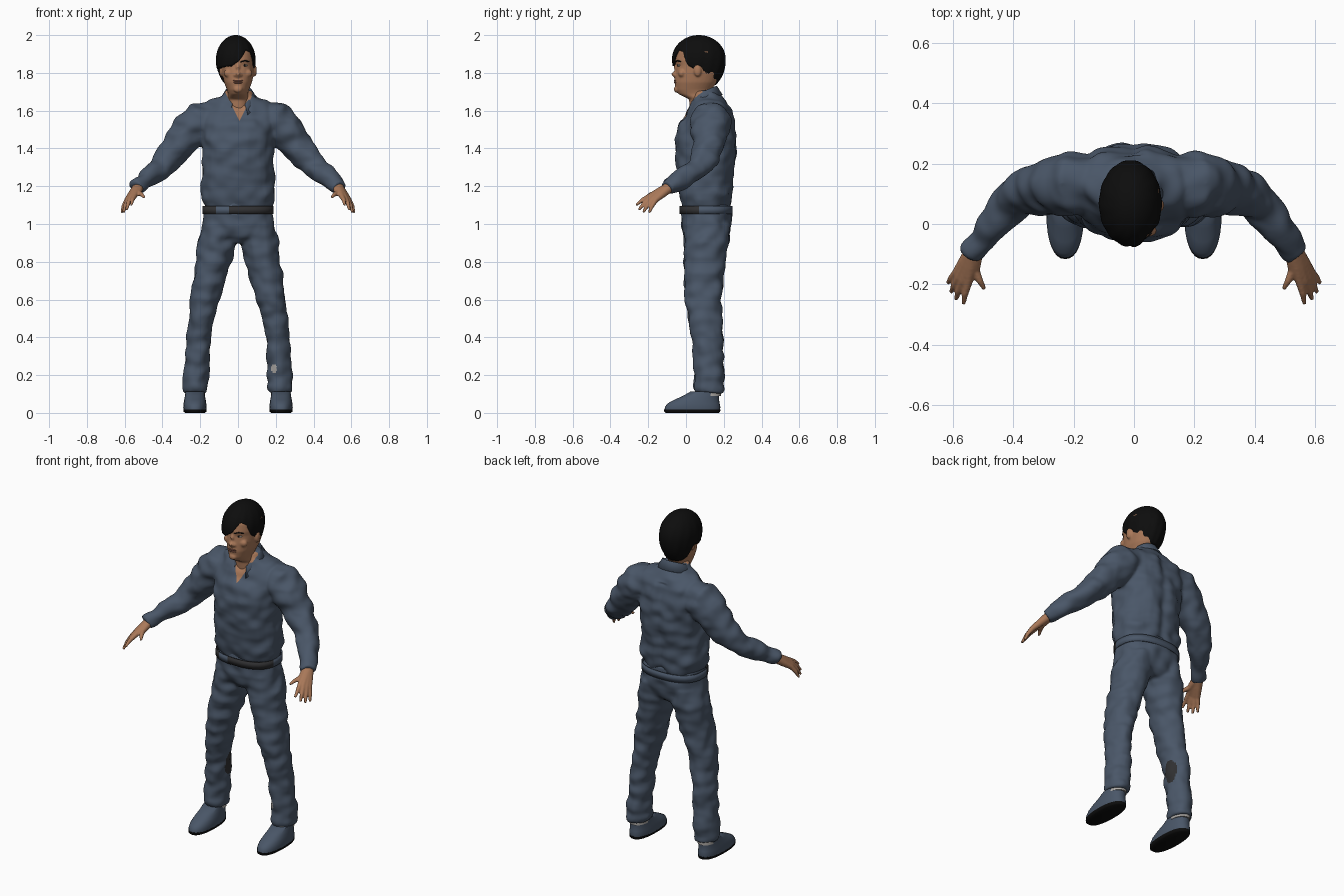
import bpy, bmesh, math
from mathutils import Vector, Matrix, noise

cube = bpy.data.objects.get("Cube")
if cube:
    bpy.data.objects.remove(cube, do_unlink=True)


def material(name, *rgb):
    m = bpy.data.materials.new(name)
    m.use_nodes = True
    m.diffuse_color = (*rgb, 1)
    m.node_tree.nodes["Principled BSDF"].inputs["Base Color"].default_value = (*rgb, 1)
    return m


denim = material("denim blue", .068, .094, .138)
skin = material("skin brown", .40, .19, .10)
black = material("hair black", .004, .004, .004)
dark = material("belt charcoal", .03, .03, .032)
pale = material("sock grey", .42, .40, .38)
lip = material("lip brown", .25, .10, .07)
SEGS = 32


def bridge(bm, rows, closed=True, caps=True):
    # skin a list of vertex rows
    rows = [[bm.verts.new(p) for p in row] for row in rows]
    n = len(rows[0])
    for a, b in zip(rows, rows[1:]):
        for i in range(n if closed else n - 1):
            j = (i + 1) % n
            bm.faces.new((a[i], a[j], b[j], b[i]))
    if caps:
        bm.faces.new(rows[0])
        bm.faces.new(rows[-1])


def loft(bm, rings, power=2.0, caps=True):
    # stacked rings given as height, centre x, centre y, radius x, radius y
    rows = []
    for z, cx, cy, rx, ry in rings:
        row = []
        for i in range(SEGS):
            a = math.tau * i / SEGS
            c, s = math.cos(a), math.sin(a)
            row.append((cx + rx * math.copysign(abs(c) ** (2 / power), c),
                        cy + ry * math.copysign(abs(s) ** (2 / power), s), z))
        rows.append(row)
    bridge(bm, rows, caps=caps)


def tube(bm, points, side=1, segs=16):
    # round limb through x, y, z, radius points
    pts = [Vector((side * x, y, z)) for x, y, z, r in points]
    rows = []
    for i, p in enumerate(pts):
        d = (pts[min(i + 1, len(pts) - 1)] - pts[max(i - 1, 0)]).normalized()
        u = d.cross(Vector((0, 0, 1))).normalized()
        v = d.cross(u)
        r = points[i][3]
        rows.append([p + r * (u * math.cos(math.tau * k / segs) + v * math.sin(math.tau * k / segs))
                     for k in range(segs)])
    bridge(bm, rows)


def ball(bm, centre, radii):
    m = Matrix.Translation(centre) @ Matrix.Diagonal((*radii, 1))
    bmesh.ops.create_uvsphere(bm, u_segments=16, v_segments=10, radius=1, matrix=m)


def finish(bm, name, *mats, voxel=0, smooth=0, thick=0, offset=0):
    bmesh.ops.recalc_face_normals(bm, faces=bm.faces)
    me = bpy.data.meshes.new(name)
    bm.to_mesh(me)
    bm.free()
    ob = bpy.data.objects.new(name, me)
    bpy.context.collection.objects.link(ob)
    if voxel:
        mod = ob.modifiers.new("fuse", 'REMESH')
        mod.mode, mod.voxel_size = 'VOXEL', voxel
        mod = ob.modifiers.new("soften", 'SMOOTH')
        mod.factor, mod.iterations = .5, smooth
        bpy.context.view_layer.update()
        ob.data = bpy.data.meshes.new_from_object(ob.evaluated_get(bpy.context.evaluated_depsgraph_get()))
        ob.data.name = name
        ob.modifiers.clear()
    if thick:
        mod = ob.modifiers.new("thickness", 'SOLIDIFY')
        mod.thickness, mod.offset = thick, offset
    ob.data.materials.clear()
    for m in mats:
        ob.data.materials.append(m)
    ob.data.shade_smooth()
    ob.data.set_sharp_from_angle(angle=math.radians(55))
    return ob


def wrinkle(ob, amount, scale):
    # push the cloth in and out along its normals
    shifts = [v.normal * amount * noise.noise(Vector((v.co.x * scale, v.co.y * scale, v.co.z * scale * 1.3)))
              for v in ob.data.vertices]
    for v, s in zip(ob.data.vertices, shifts):
        v.co += s


def paint(ob, index, rule):
    for p in ob.data.polygons:
        if rule(p.center):
            p.material_index = index


# shirt: torso and both sleeves fused
bm = bmesh.new()
torso = [(1.085, .105, .175, .125), (1.12, .105, .19, .135), (1.16, .107, .2, .14),
         (1.25, .1, .19, .148), (1.35, .103, .188, .16), (1.45, .105, .193, .163),
         (1.53, .115, .2, .147), (1.6, .125, .19, .118), (1.65, .125, .155, .09),
         (1.68, .11, .09, .07), (1.705, .1, .07, .06)]
loft(bm, [(z, 0, cy, rx, ry) for z, cy, rx, ry in torso], 2.4)
sleeve = [(.13, .135, 1.55, .09), (.2, .135, 1.542, .107), (.255, .13, 1.49, .1), (.31, .12, 1.42, .085),
          (.37, .1, 1.345, .074), (.42, .055, 1.295, .063), (.48, -.02, 1.24, .051), (.54, -.1, 1.19, .043)]
for s in (-1, 1):
    tube(bm, sleeve, s, 24)
shirt = finish(bm, "shirt", denim, skin, voxel=.009, smooth=6)
wrinkle(shirt, .014, 13)
for v in shirt.data.vertices:
    if v.co.y > .12 and v.co.z < 1.62:
        v.co.y -= .01 * math.exp(-(v.co.x / .025) ** 2)
# open neck cut as a clean V
bm = bmesh.new()
bm.from_mesh(shirt.data)
for s in (-1, 1):
    bmesh.ops.bisect_plane(bm, geom=bm.verts[:] + bm.edges[:] + bm.faces[:],
                           plane_co=(.008, 0, 1.545), plane_no=(s, 0, -.5))
bm.to_mesh(shirt.data)
bm.free()
paint(shirt, 1, lambda c: c.y < .09 and abs(c.x - .008) < .5 * (c.z - 1.545))

# folded collar, open at the front
bm = bmesh.new()
rows = [[], [], []]
for i in range(-24, 25):
    t = abs(i) / 24
    a = math.radians(152 * i / 24)
    z = 1.728 - .095 * t * t
    for row, r, drop in zip(rows, (.07, .074, .1), (.05, 0, .045 + .012 * t ** 4)):
        row.append((r * math.sin(a) + .004, .09 + r * math.cos(a), z - drop))
bridge(bm, rows, closed=False, caps=False)
finish(bm, "collar", denim, thick=.008)

# trousers: pelvis and both legs fused
bm = bmesh.new()
loft(bm, [(z, 0, .108, rx, ry) for z, rx, ry in
          ((1.12, .17, .12), (1.05, .184, .135), (.99, .192, .132), (.93, .185, .115), (.9, .12, .08))], 2.4)
leg = [(1, .095, .11, .095, .122), (.9, .112, .108, .105, .118), (.8, .13, .1, .093, .11),
       (.6, .175, .09, .078, .096), (.5, .195, .1, .068, .09), (.4, .21, .113, .064, .083),
       (.25, .219, .122, .065, .078), (.19, .222, .122, .069, .08), (.16, .225, .122, .063, .078),
       (.13, .226, .122, .068, .08), (.105, .226, .122, .06, .074)]
for s in (-1, 1):
    loft(bm, [(z, s * cx, cy, rx, ry) for z, cx, cy, rx, ry in leg])
trousers = finish(bm, "trousers", denim, pale, dark, voxel=.009, smooth=4)
wrinkle(trousers, .012, 14)
paint(trousers, 1, lambda c: c.y < .1 and math.hypot((c.x - .19) / .016, (c.z - .235) / .022) < 1)
paint(trousers, 2, lambda c: -.19 < c.x < -.12 and c.y > .06
      and math.hypot((c.y - .13) / .04, (c.z - .37) / .07) < 1)

# belt showing across the front, with a covered gap
bm = bmesh.new()
loft(bm, [(z, 0, .106, .186, .138) for z in (1.052, 1.094)], 2.4, caps=False)
belt = finish(bm, "belt", denim, dark, thick=.006)
paint(belt, 1, lambda c: c.y < .07 and not -.1 < c.x < -.05)

for s, word in ((-1, "right"), (1, "left")):
    # shoe, sole and sock
    bm = bmesh.new()
    loft(bm, [(z, s * .228, cy, rx, ry) for z, cy, rx, ry in
              ((.015, .033, .06, .146), (.03, .035, .062, .147), (.05, .04, .06, .138), (.07, .057, .057, .118),
               (.09, .08, .053, .096), (.112, .1, .05, .078))], 2.3)
    finish(bm, word + "_shoe", denim)
    bm = bmesh.new()
    loft(bm, [(z, s * .228, .033, rx, rx + .088) for z, rx in ((0, .052), (.006, .06), (.018, .061))], 2.3)
    finish(bm, word + "_sole", black)
    bm = bmesh.new()
    loft(bm, [(z, s * .226, .118, .05, .066) for z in (.09, .14)])
    finish(bm, word + "_sock", pale)

    # hand with spread fingers
    bm = bmesh.new()
    wrist = (.525, -.075, 1.203, .028)
    for knuckle, tip in (((.548, -.188, 1.15), (.565, -.265, 1.10)), ((.565, -.188, 1.142), (.59, -.25, 1.075)),
                         ((.579, -.178, 1.132), (.606, -.226, 1.062)), ((.588, -.162, 1.126), (.616, -.195, 1.06)),
                         ((.525, -.155, 1.165), (.495, -.216, 1.14))):
        k, t = Vector(knuckle), Vector(tip)
        mid = k.lerp(t, .55) + Vector((.002, 0, .005))
        tube(bm, [wrist, (*k.lerp(Vector(wrist[:3]), .4), .021), (*k, .015), (*mid, .0115), (*t, .007)], s, 12)
    finish(bm, word + "_hand", skin, voxel=.005, smooth=3)

# head: skull, jaw, neck, nose and ears fused
bm = bmesh.new()
loft(bm, [(z, 0, cy, rx, ry) for z, cy, rx, ry in
          ((1.55, .085, .06, .06), (1.66, .078, .058, .062), (1.688, .048, .052, .088),
           (1.71, .04, .058, .094), (1.75, .052, .074, .112), (1.8, .065, .084, .121),
           (1.84, .068, .087, .118), (1.865, .068, .088, .125), (1.91, .07, .087, .118),
           (1.955, .07, .066, .095), (1.985, .07, .03, .05))], 2.1)
tube(bm, [(0, -.04, 1.86, .01), (0, -.056, 1.825, .011), (0, -.064, 1.796, .016), (0, -.05, 1.78, .014)])
ball(bm, (0, -.05, 1.713), (.024, .015, .018))
ball(bm, (0, -.05, 1.755), (.028, .012, .016))
for s in (-1, 1):
    ball(bm, (s * .014, -.054, 1.788), (.011, .012, .009))
    ball(bm, (s * .088, .062, 1.812), (.012, .02, .032))
    ball(bm, (s * .048, -.022, 1.798), (.028, .02, .022))
finish(bm, "head", skin, voxel=.005, smooth=5)

# lips
bm = bmesh.new()
for z in (1.749, 1.759):
    ball(bm, (0, -.055, z), (.026, .009, .0055))
finish(bm, "lips", lip)

# eyes and brows
for s, word in ((-1, "right"), (1, "left")):
    for part, mat, spot, size in (("_eye", pale, (.036, -.036, 1.84), (.015, .01, .006)),
                                  ("_iris", black, (.036, -.042, 1.84), (.006, .006, .006))):
        bm = bmesh.new()
        ball(bm, (s * spot[0], *spot[1:]), size)
        finish(bm, word + part, mat)
    bm = bmesh.new()
    tube(bm, [(.014, -.054, 1.858, .003), (.036, -.046, 1.865, .0045), (.058, -.029, 1.86, .003)], s, 8)
    finish(bm, word + "_brow", black)

# hair: dome ending at a swept fringe; angles run from the front towards the left
hairline = [(-180, 1.735), (-135, 1.735), (-112, 1.76), (-98, 1.83), (-80, 1.82), (-40, 1.83), (-10, 1.838),
            (10, 1.865), (25, 1.9), (36, 1.925), (52, 1.91), (66, 1.84), (80, 1.82), (96, 1.835),
            (112, 1.76), (135, 1.735), (180, 1.735)]


def line_height(deg):
    for (a, za), (b, zb) in zip(hairline, hairline[1:]):
        if a <= deg <= b:
            return za + (zb - za) * (deg - a) / (b - a)


bm = bmesh.new()
rows = []
for j in range(25):
    row = []
    for i in range(96):
        deg = -180 + 360 * i / 96
        a = math.radians(deg)
        rise = line_height(deg) - 1.87
        end = math.acos(rise / (.13 if rise > 0 else .17))
        phi = end * (.01 + .99 * j / 24)
        c, r = math.cos(phi), math.sin(phi)
        r *= 1 + .012 * math.sin(a * 14 + 3 * phi) * j / 24
        row.append((-.012 + .104 * r * math.sin(a), .068 - .143 * r * math.cos(a),
                    1.87 + c * (.13 if c > 0 else .17)))
    rows.append(row)
bridge(bm, rows, caps=False)
bm.faces.new([bm.verts[i] for i in range(96)] if not bm.verts.ensure_lookup_table() else [])
finish(bm, "hair", black, thick=.02, offset=-1)
